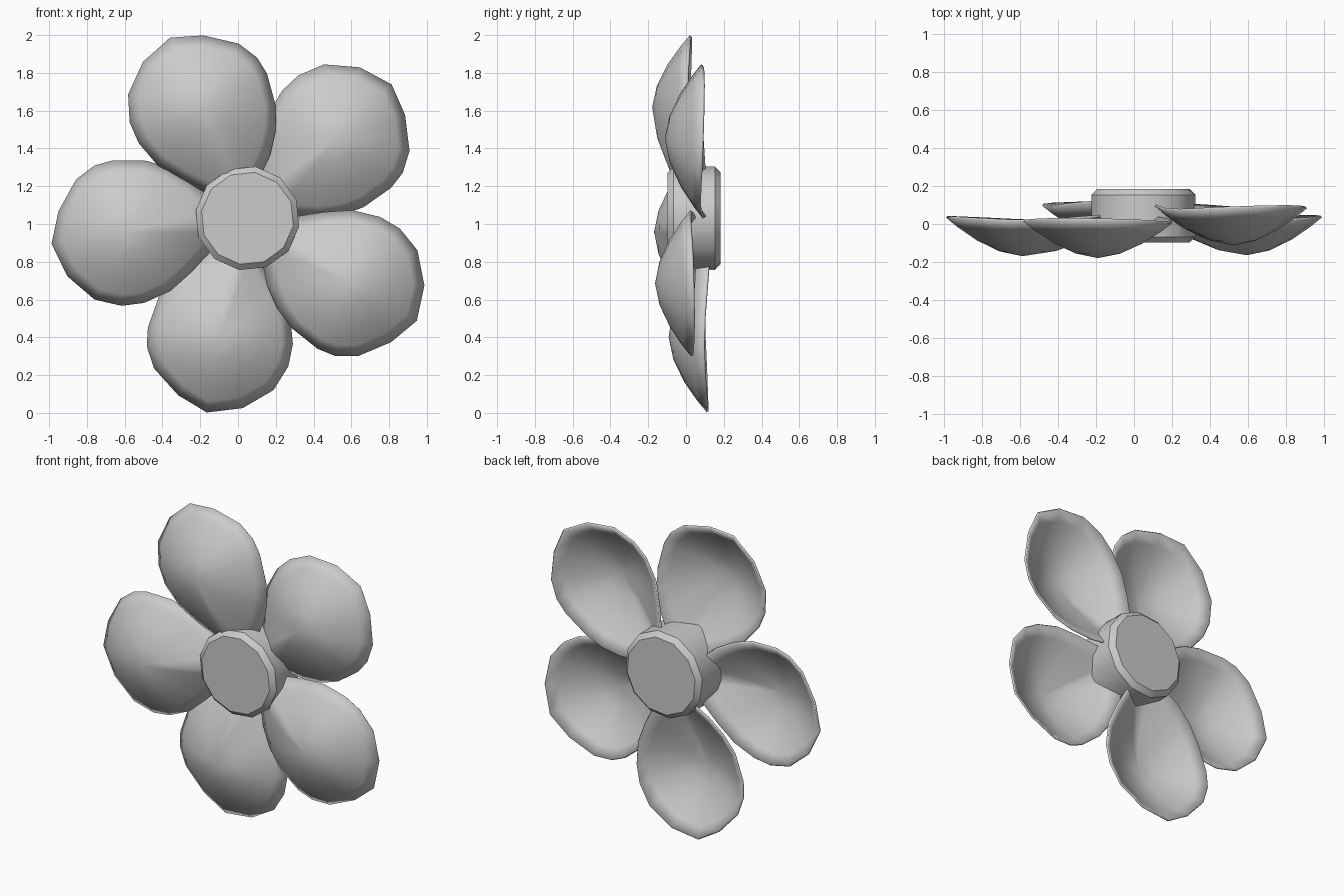
import bpy, bmesh, math
from mathutils import Matrix

if "Cube" in bpy.data.objects:
    bpy.data.objects.remove(bpy.data.objects["Cube"])

CX, CZ = 0.05, 1.025          # flower centre in the front plane
APEX = 0.64                   # distance of each petal's bulge from the centre
DEPTH = 0.182

# Petal outline: (distance from centre, sideways)
OUTLINE = [(1.045, .02), (.98, .20), (.85, .338), (.71, .386), (.59, .383), (.445, .335),
           (.32, .245), (.2, .14), (.1, .06), (.05, .01), (.1, -.075), (.2, -.165),
           (.27, -.239), (.38, -.315), (.5, -.364), (.676, -.385), (.775, -.368),
           (.88, -.305), (.99, -.148)]


def smooth(ob, angle):
    bpy.ops.object.select_all(action='DESELECT')
    ob.select_set(True)
    bpy.context.view_layer.objects.active = ob
    bpy.ops.object.shade_smooth_by_angle(angle=math.radians(angle))


def add_object(name, bm):
    me = bpy.data.meshes.new(name)
    bm.to_mesh(me)
    bm.free()
    ob = bpy.data.objects.new(name, me)
    bpy.context.collection.objects.link(ob)
    return ob


# Cupped petal: rings shrinking from the rim to the bulge
def petal(name, degrees, y0):
    a = math.radians(degrees)
    ca, sa = math.cos(a), math.sin(a)
    bm = bmesh.new()

    def vert(u, v, y):
        return bm.verts.new((CX + u * ca - v * sa, y, CZ + u * sa + v * ca))

    rings = []
    for f in (1.0, 0.85, 0.6, 0.3):
        ring = []
        for u, v in OUTLINE:
            lift = 0.02 * max(0, u - .64) / .4 + 0.04 * max(0, .5 - u) / .45
            y = y0 + lift * f * f - DEPTH * (1 - f ** 1.7)
            ring.append(vert(APEX + (u - APEX) * f, v * f, y))
        rings.append(ring)
    tip = vert(APEX, 0, y0 - DEPTH)
    n = len(OUTLINE)
    for i in range(n):
        j = (i + 1) % n
        for r, s in zip(rings, rings[1:]):
            bm.faces.new((r[i], r[j], s[j], s[i]))
        bm.faces.new((rings[-1][i], rings[-1][j], tip))
    bm.normal_update()
    if tip.normal.y > 0:
        bmesh.ops.reverse_faces(bm, faces=bm.faces[:])
    ob = add_object(name, bm)
    mod = ob.modifiers.new("thickness", 'SOLIDIFY')
    mod.thickness = 0.012
    mod.offset = -1
    smooth(ob, 50)


for name, deg, y0 in (("petal_top", 112, 0.003), ("petal_upper_right", 42, 0.07),
                      ("petal_lower_right", 328, 0.018), ("petal_bottom", 257, 0.09),
                      ("petal_left", 186, 0.013)):
    petal(name, deg, y0)

# Twelve-sided centre disc with softened edges
bm = bmesh.new()
bmesh.ops.create_cone(bm, cap_ends=True, segments=12, radius1=0.277, radius2=0.277, depth=0.28,
                      matrix=Matrix.Translation((CX, 0.043, CZ + 0.005))
                      @ Matrix.Rotation(math.radians(9), 4, 'Y')
                      @ Matrix.Rotation(math.radians(90), 4, 'X'))
disc = add_object("centre_disc", bm)
bev = disc.modifiers.new("soft_edge", 'BEVEL')
bev.width = 0.03
bev.segments = 1
bev.limit_method = 'ANGLE'
bev.angle_limit = math.radians(60)
smooth(disc, 50)
